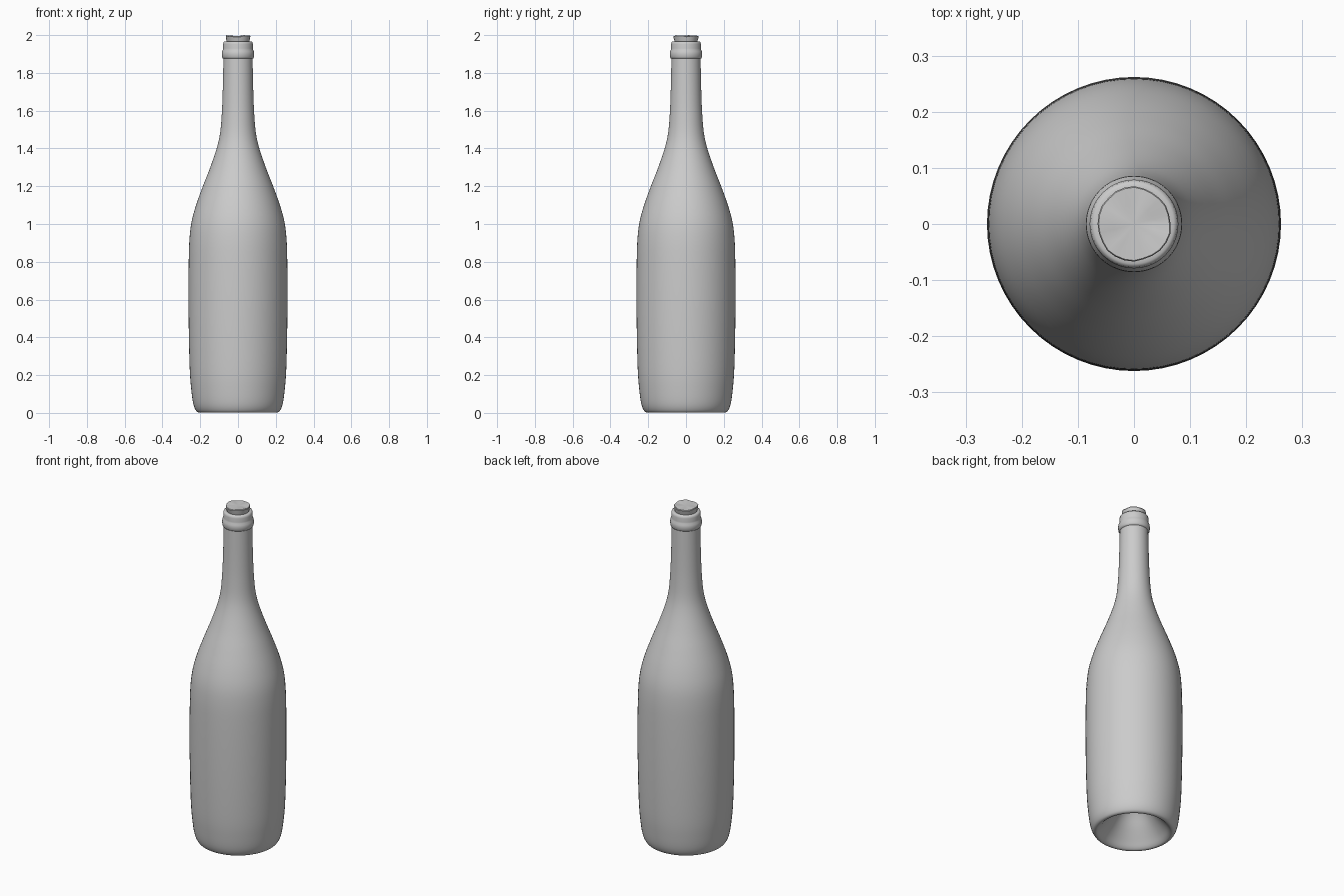
import bpy, bmesh, math, random
from mathutils import Vector

if "Cube" in bpy.data.objects:
    bpy.data.objects.remove(bpy.data.objects["Cube"])

random.seed(4)


def smooth_profile(pts, steps=5):
    """Catmull-Rom curve through (radius, height) points."""
    p = [Vector(q) for q in pts]
    p = [2 * p[0] - p[1]] + p + [2 * p[-1] - p[-2]]
    out = []
    for a, b, c, d in zip(p, p[1:], p[2:], p[3:]):
        for i in range(steps):
            t = i / steps
            out.append(0.5 * (2 * b + (c - a) * t + (2 * a - 5 * b + 4 * c - d) * t * t
                              + (3 * b - a - 3 * c + d) * t ** 3))
    return out + [p[-2]]


def lathe(name, profile, sides, angle, wobble=lambda i, r, z: (r, z)):
    """Spin a profile around z; both end points lie on the axis."""
    bm = bmesh.new()
    rings = []
    for r, z in profile[1:-1]:
        ring = []
        for i in range(sides):
            a = 2 * math.pi * i / sides
            rr, zz = wobble(i, r, z)
            ring.append(bm.verts.new((rr * math.cos(a), rr * math.sin(a), zz)))
        rings.append(ring)
    first = bm.verts.new((0, 0, profile[0][1]))
    last = bm.verts.new((0, 0, profile[-1][1]))
    for i in range(sides):
        j = (i + 1) % sides
        bm.faces.new((first, rings[0][j], rings[0][i]))
        bm.faces.new((last, rings[-1][i], rings[-1][j]))
        for lo, hi in zip(rings, rings[1:]):
            bm.faces.new((lo[i], lo[j], hi[j], hi[i]))
    bmesh.ops.recalc_face_normals(bm, faces=bm.faces)
    mesh = bpy.data.meshes.new(name)
    bm.to_mesh(mesh)
    bm.free()
    ob = bpy.data.objects.new(name, mesh)
    bpy.context.collection.objects.link(ob)
    bpy.ops.object.select_all(action='DESELECT')
    bpy.context.view_layer.objects.active = ob
    ob.select_set(True)
    bpy.ops.object.shade_smooth_by_angle(angle=math.radians(angle))
    return ob


# Bottle: hollow punt, foot, body, shoulder and neck
punt = [(0, 0.2), (0.035, 0.192), (0.075, 0.155), (0.12, 0.095), (0.165, 0.04), (0.19, 0.01)]
body = [(0.207, 0.002), (0.223, 0.013), (0.237, 0.05), (0.247, 0.12), (0.255, 0.22),
        (0.26, 0.4), (0.262, 0.6), (0.261, 0.8), (0.257, 0.92), (0.246, 1.01),
        (0.222, 1.1), (0.186, 1.2), (0.147, 1.3), (0.113, 1.4), (0.095, 1.48),
        (0.086, 1.58), (0.081, 1.7), (0.077, 1.875)]
# Collar ring, lip and mouth, closed beneath the cork
finish = [(0.081, 1.877), (0.085, 1.884), (0.086, 1.9), (0.085, 1.913), (0.08, 1.922),
          (0.079, 1.93), (0.079, 1.952), (0.077, 1.962), (0.071, 1.967), (0.061, 1.966),
          (0.057, 1.955), (0.057, 1.84), (0, 1.84)]
profile = smooth_profile(punt + body) + [Vector(q) for q in finish]
lathe("bottle", profile, 64, 50)

# Cork: slightly flared stopper with an uneven worn top
sides = 24
jitter = [random.uniform(-1, 1) for _ in range(sides)]


def worn(i, r, z):
    if z > 1.98:
        return r * (1 + 0.025 * jitter[i]), z + 0.003 * jitter[i - 5] * r / 0.065
    return r, z


lathe("cork", [(0, 1.85), (0.056, 1.85), (0.057, 1.955), (0.061, 1.97), (0.066, 1.993),
               (0.064, 1.997), (0.035, 1.996), (0, 1.994)], sides, 30, worn)
